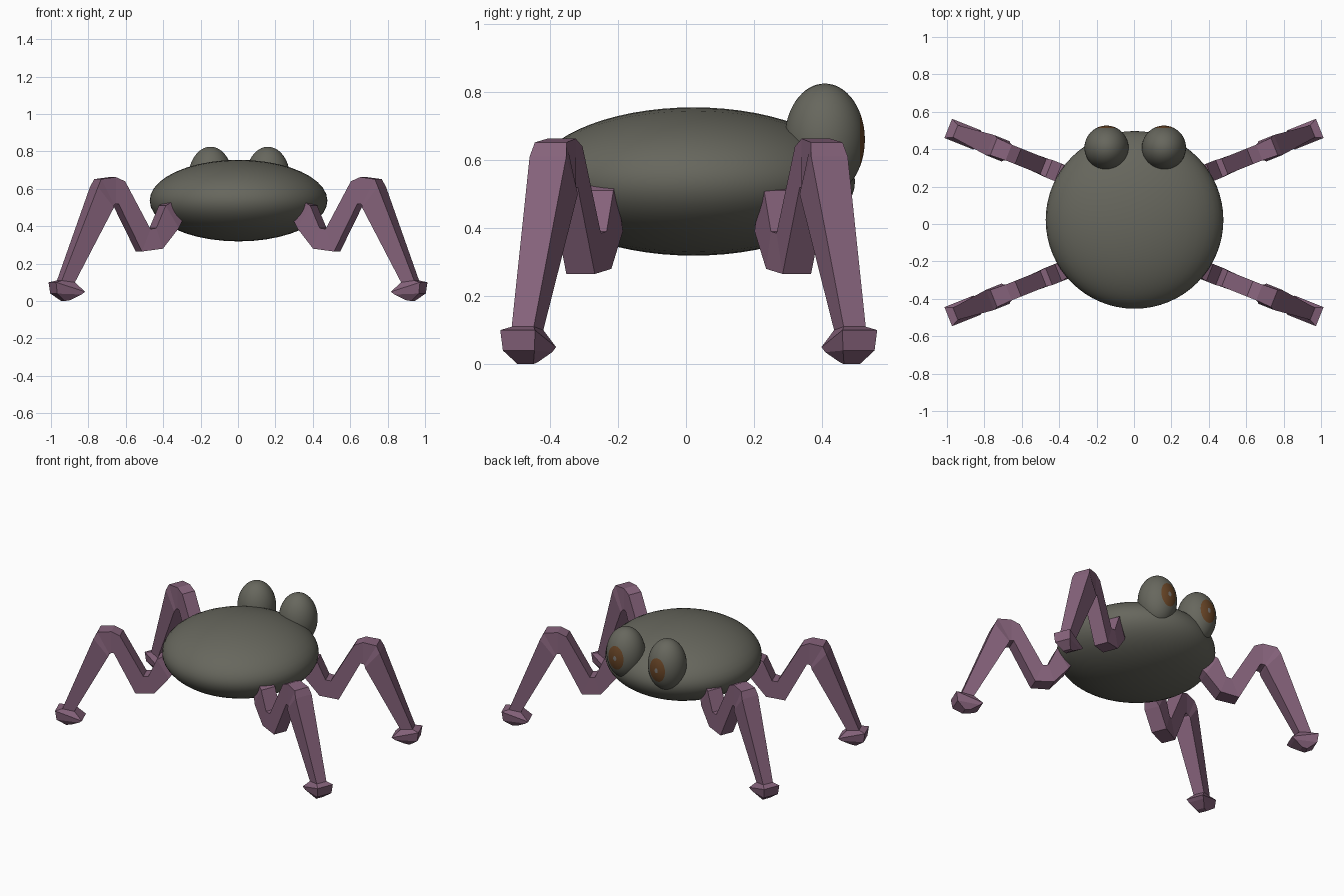
import bpy
import bmesh
import math
from mathutils import Matrix, Vector

cube = bpy.data.objects.get("Cube")
if cube:
    bpy.data.objects.remove(cube, do_unlink=True)


def material(name, rgb):
    m = bpy.data.materials.new(name)
    m.use_nodes = True
    m.diffuse_color = (*rgb, 1)
    bsdf = next(n for n in m.node_tree.nodes if n.type == "BSDF_PRINCIPLED")
    bsdf.inputs["Base Color"].default_value = (*rgb, 1)
    bsdf.inputs["Roughness"].default_value = 0.8
    return m


GREY = material("shell grey", (0.135, 0.135, 0.11))
PURPLE = material("leg purple", (0.24, 0.125, 0.2))
BROWN = material("iris brown", (0.14, 0.06, 0.02))
PALE = material("pupil pale grey", (0.2, 0.19, 0.18))


def finish(name, bm, mats, smooth):
    bmesh.ops.recalc_face_normals(bm, faces=bm.faces)
    mesh = bpy.data.meshes.new(name)
    for f in bm.faces:
        f.smooth = smooth
    bm.to_mesh(mesh)
    bm.free()
    for m in mats:
        mesh.materials.append(m)
    ob = bpy.data.objects.new(name, mesh)
    bpy.context.collection.objects.link(ob)
    return ob


def ellipsoid(name, centre, radii, mats, caps=()):
    """Smooth ellipsoid with its pole on +y; caps lists (angle, material slot)."""
    bm = bmesh.new()
    bmesh.ops.create_uvsphere(bm, u_segments=40, v_segments=32, radius=1)
    bmesh.ops.rotate(bm, verts=bm.verts, matrix=Matrix.Rotation(-math.pi / 2, 3, "X"))
    for f in bm.faces:
        facing = f.calc_center_median().normalized().y
        for angle, slot in caps:
            if facing > math.cos(math.radians(angle)):
                f.material_index = slot
    bmesh.ops.scale(bm, verts=bm.verts, vec=radii)
    bmesh.ops.translate(bm, verts=bm.verts, vec=centre)
    return finish(name, bm, mats, True)


# Body and the two bulging eyes with painted irises
ellipsoid("body", (0.003, 0.022, 0.537), (0.475, 0.475, 0.218), [GREY])
for side, x in (("left", 0.16), ("right", -0.147)):
    ellipsoid(side + "_eye", (x, 0.408, 0.66), (0.118, 0.118, 0.165),
              [GREY, BROWN, PALE], [(28, 1), (5.6, 2)])

# Leg profile: upper point (x, z), lower point (x, z), half width
LEG = [
    ((0.35, 0.54), (0.31, 0.43), 0.035),    # hip
    ((0.405, 0.51), (0.335, 0.39), 0.05),
    ((0.455, 0.39), (0.42, 0.28), 0.05),    # low knee
    ((0.485, 0.385), (0.53, 0.265), 0.045),
    ((0.62, 0.64), (0.655, 0.52), 0.045),   # high knee
    ((0.67, 0.663), (0.67, 0.52), 0.045),
    ((0.75, 0.652), (0.68, 0.515), 0.05),
    ((0.77, 0.61), (0.685, 0.5), 0.058),
    ((0.955, 0.11), (0.885, 0.1), 0.035),   # ankle
    ((0.993, 0.1), (0.838, 0.05), 0.055),   # foot
    ((0.985, 0.04), (0.855, 0.035), 0.05),
    ((0.935, 0.0), (0.905, 0.005), 0.025),
]
SPLAY = 0.4
ACROSS = Vector((-SPLAY, 1, 0)).normalized()


def leg(name, sx, sy):
    """Square-sectioned faceted leg, mirrored into one corner by signs."""
    bm = bmesh.new()
    rings = []
    for top, low, w in LEG:
        ring = []
        for (x, z), s in ((top, 1), (top, -1), (low, -1), (low, 1)):
            p = Vector((x, 0.25 + SPLAY * (x - 0.36), z)) + ACROSS * w * s
            ring.append(bm.verts.new((p.x * sx, p.y * sy + 0.008, p.z)))
        rings.append(ring)
    for a, b in zip(rings, rings[1:]):
        for i in range(4):
            j = (i + 1) % 4
            bm.faces.new((a[i], a[j], b[j], b[i]))
    bm.faces.new(rings[0])
    bm.faces.new(rings[-1])
    finish(name, bm, [PURPLE], False)


for sx, side in ((1, "left"), (-1, "right")):
    for sy, end in ((-1, "front"), (1, "back")):
        leg(f"{end}_{side}_leg", sx, sy)
